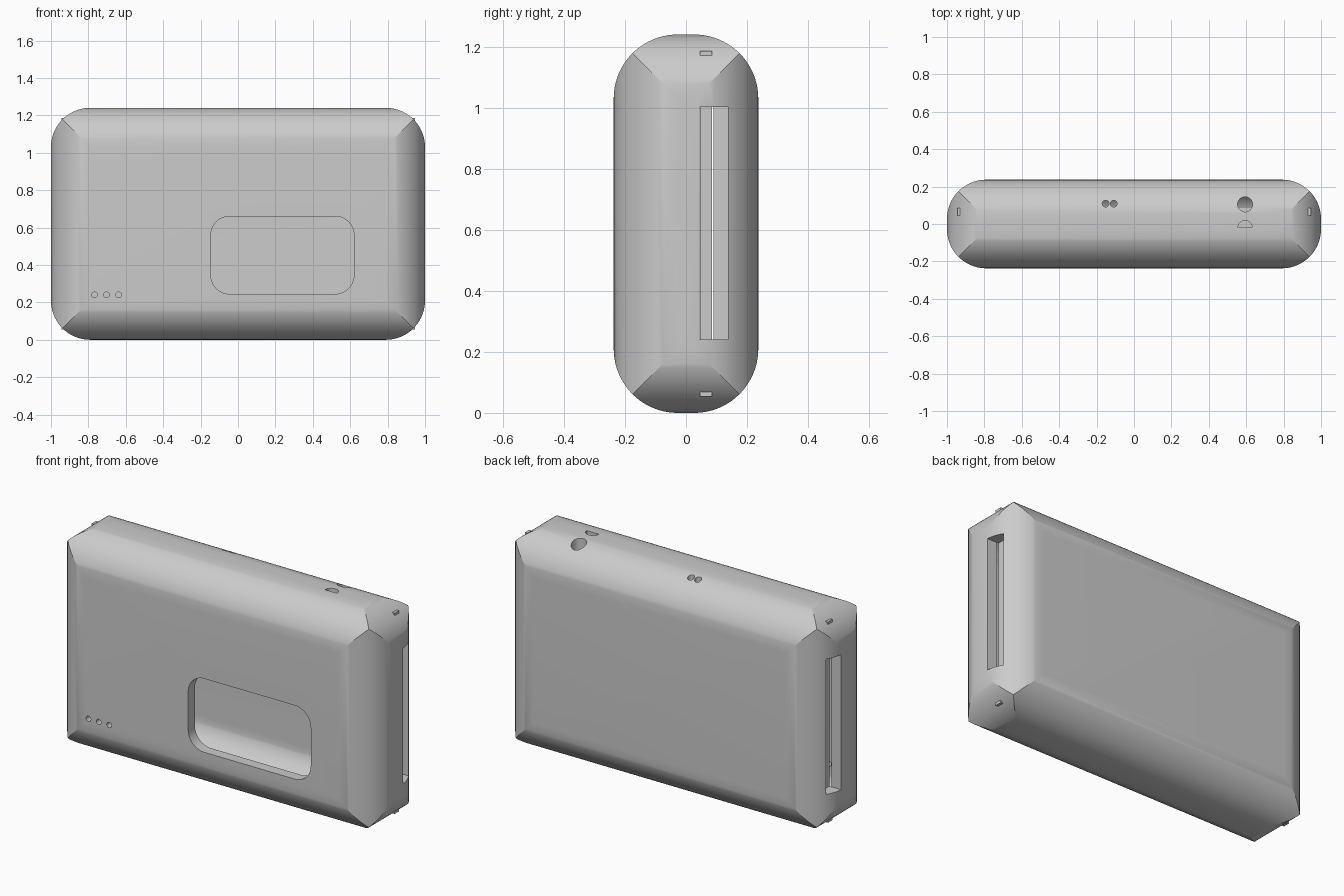
import bpy, bmesh, math

if "Cube" in bpy.data.objects:
    bpy.data.objects.remove(bpy.data.objects["Cube"])

H = 1.24          # case height
R = 0.21          # edge radius
T = 0.06          # wall thickness


def rounded_rect(u0, u1, v0, v1, r, seg=20):
    pts = []
    for i, (cu, cv) in enumerate([(u1 - r, v1 - r), (u0 + r, v1 - r),
                                  (u0 + r, v0 + r), (u1 - r, v0 + r)]):
        for k in range(seg + 1):
            a = math.pi / 2 * (i + k / seg)
            pts.append((cu + r * math.cos(a), cv + r * math.sin(a)))
    return pts


def arc(cu, cv, r, sweep=2 * math.pi, n=32):
    count = n if sweep > 6 else n + 1
    return [(cu + r * math.cos(sweep * k / n), cv + r * math.sin(sweep * k / n))
            for k in range(count)]


def rect(u0, u1, v0, v1):
    return [(u0, v0), (u1, v0), (u1, v1), (u0, v1)]


def prism(name, pts, axis, lo, hi):
    """Extrude a 2D profile along an axis from lo to hi."""
    place = {'x': lambda u, v, w: (w, u, v),
             'y': lambda u, v, w: (u, w, v),
             'z': lambda u, v, w: (u, v, w)}[axis]
    bm = bmesh.new()
    a, b = [[bm.verts.new(place(u, v, w)) for u, v in pts] for w in (lo, hi)]
    bm.faces.new(a)
    bm.faces.new(b)
    for i in range(len(pts)):
        j = (i + 1) % len(pts)
        bm.faces.new((a[i], a[j], b[j], b[i]))
    bmesh.ops.recalc_face_normals(bm, faces=bm.faces)
    me = bpy.data.meshes.new(name)
    bm.to_mesh(me)
    bm.free()
    ob = bpy.data.objects.new(name, me)
    bpy.context.collection.objects.link(ob)
    return ob


def combine(target, other, operation):
    """Apply a boolean and discard the helper."""
    m = target.modifiers.new("bool", 'BOOLEAN')
    m.operation, m.solver, m.object = operation, 'EXACT', other
    bpy.context.view_layer.objects.active = target
    bpy.ops.object.modifier_apply(modifier=m.name)
    bpy.data.objects.remove(other)


def pillow(name, inset):
    """Block with every edge rounded and mitred corners."""
    x, y, z0, z1, r = 1 - inset, 0.237 - inset, inset, H - inset, R - inset
    ob = prism(name, rounded_rect(-x, x, z0, z1, r), 'y', -1, 1)
    combine(ob, prism("p", rounded_rect(-x, x, -y, y, r), 'z', -1, 3), 'INTERSECT')
    combine(ob, prism("p", rounded_rect(-y, y, z0, z1, r), 'x', -2, 2), 'INTERSECT')
    return ob


# hollow shell
case = pillow("case_shell", 0)
combine(case, pillow("cavity", T), 'DIFFERENCE')

# thin square frame inside, its corners poke through the rounded shell
frame = prism("frame", rect(-0.945, 0.945, 0.054, 1.186), 'y', 0.046, 0.085)
combine(frame, prism("opening", rect(-0.912, 0.912, 0.075, 1.165), 'y', 0, 0.2), 'DIFFERENCE')
combine(case, frame, 'UNION')

# side slots
for lo, hi in ((-1.1, -0.926), (0.926, 1.1)):
    combine(case, prism("slot", rect(0.045, 0.137, 0.24, 1.002), 'x', lo, hi), 'DIFFERENCE')

# front window and indicator holes
combine(case, prism("window", rounded_rect(-0.145, 0.62, 0.245, 0.66, 0.1, 10), 'y', -0.4, -0.1), 'DIFFERENCE')
for x in (-0.767, -0.703, -0.638):
    combine(case, prism("hole", arc(x, 0.24, 0.015), 'y', -0.4, -0.1), 'DIFFERENCE')

# top holes: round, half-round and a small pair
for pts in (arc(0.594, 0.105, 0.04), arc(0.594, -0.02, 0.038, math.pi),
            arc(-0.152, 0.109, 0.018), arc(-0.108, 0.109, 0.018)):
    combine(case, prism("hole", pts, 'z', 1.09, 1.4), 'DIFFERENCE')

bpy.context.view_layer.objects.active = case
case.select_set(True)
bpy.ops.object.shade_smooth_by_angle(angle=math.radians(20))
